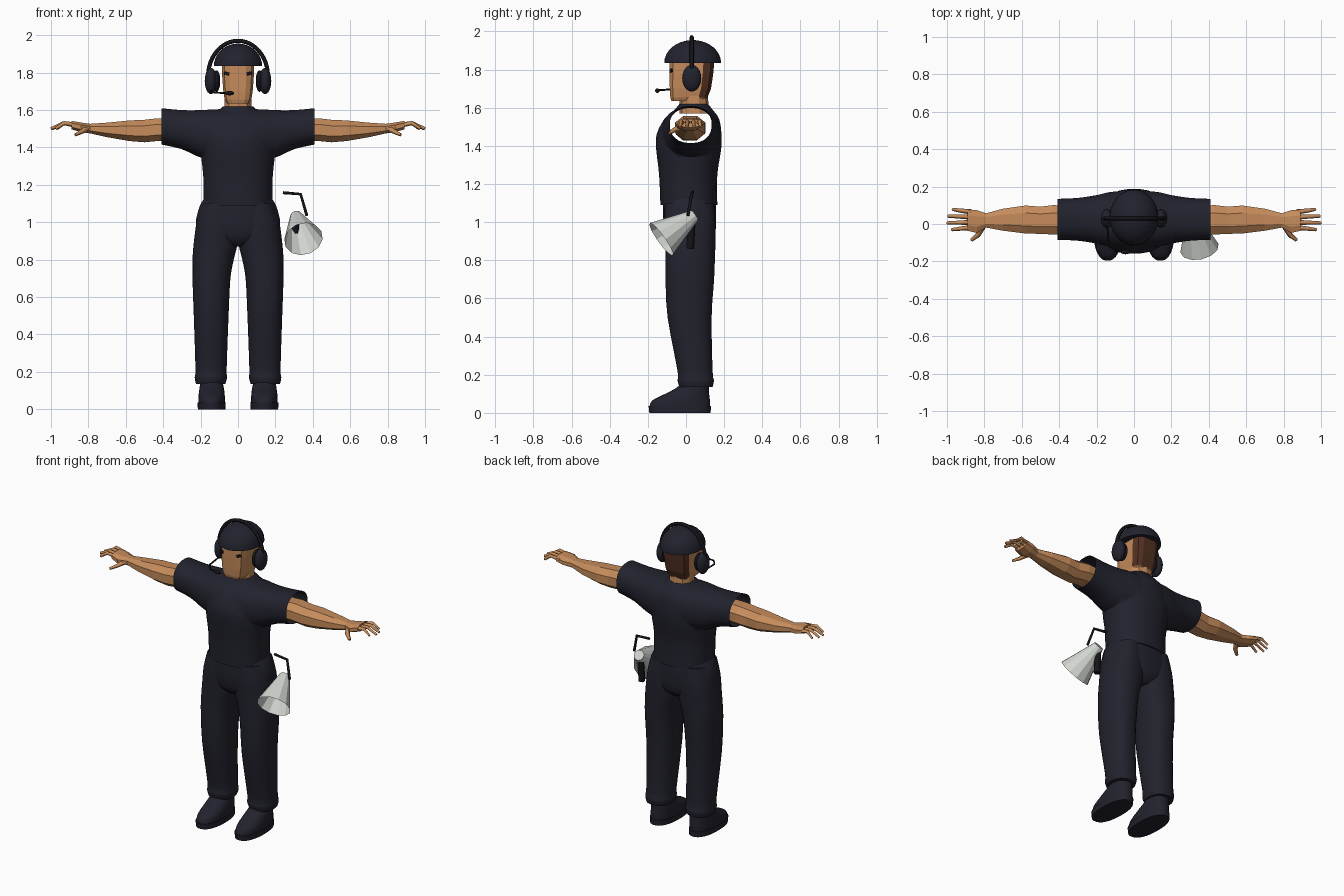
import bpy, bmesh, math
from mathutils import Vector

if "Cube" in bpy.data.objects:
    bpy.data.objects.remove(bpy.data.objects["Cube"])


def material(name, r, g, b):
    m = bpy.data.materials.new(name)
    m.use_nodes = True
    m.diffuse_color = (r, g, b, 1)
    node = m.node_tree.nodes["Principled BSDF"]
    node.inputs["Base Color"].default_value = (r, g, b, 1)
    node.inputs["Roughness"].default_value = 0.8
    return m


navy = material("navy cloth", .016, .016, .027)
skin = material("skin", .56, .26, .105)
hair_brown = material("brown hair", .085, .03, .016)
black = material("black plastic", .007, .007, .01)
pale = material("pale grey", .64, .67, .63)


def finish(obj, mat, smooth=False, mirror=False):
    obj.data.materials.append(mat)
    bpy.ops.object.select_all(action='DESELECT')
    obj.select_set(True)
    bpy.context.view_layer.objects.active = obj
    if smooth:
        bpy.ops.object.shade_smooth_by_angle(angle=math.radians(50))
    if mirror:
        obj.modifiers.new("mirror", 'MIRROR').use_mirror_merge = False
    return obj


def spline(rings, steps):
    """Catmull-Rom interpolation through the rings."""
    out = []
    last = len(rings) - 1
    for i in range(last):
        p, q = Vector(rings[max(i - 1, 0)]), Vector(rings[i])
        r, s = Vector(rings[i + 1]), Vector(rings[min(i + 2, last)])
        for k in range(steps):
            t = k / steps
            out.append(q + (r - p) * t / 2 + (p * 2 - q * 5 + r * 4 - s) * t * t / 2
                       + (q * 3 - p - r * 3 + s) * t ** 3 / 2)
    return out + [Vector(rings[-1])]


def loft(name, rings, mat, axis='z', sides=28, power=2.3, steps=3,
         smooth=True, mirror=False):
    """Rings are (position, low a, high a, low b, high b) along an axis."""
    bm = bmesh.new()
    loops = []
    for t, a0, a1, b0, b1 in spline(rings, steps):
        loop = []
        for i in range(sides):
            ang = (i + .5) * math.tau / sides
            c, s = math.cos(ang), math.sin(ang)
            a = (a0 + a1) / 2 + (a1 - a0) / 2 * math.copysign(abs(c) ** (2 / power), c)
            b = (b0 + b1) / 2 + (b1 - b0) / 2 * math.copysign(abs(s) ** (2 / power), s)
            loop.append(bm.verts.new((a, b, t) if axis == 'z' else (t, a, b)))
        loops.append(loop)
    for lo, hi in zip(loops, loops[1:]):
        for i in range(sides):
            j = (i + 1) % sides
            bm.faces.new((lo[i], lo[j], hi[j], hi[i]))
    bm.faces.new(loops[0])
    bm.faces.new(loops[-1])
    bmesh.ops.recalc_face_normals(bm, faces=bm.faces)
    mesh = bpy.data.meshes.new(name)
    bm.to_mesh(mesh)
    bm.free()
    obj = bpy.data.objects.new(name, mesh)
    bpy.context.collection.objects.link(obj)
    return finish(obj, mat, smooth, mirror)


def tube(name, points, radius, mat, taper=1, res=2):
    curve = bpy.data.curves.new(name, 'CURVE')
    curve.dimensions = '3D'
    curve.bevel_depth, curve.bevel_resolution = radius, res
    curve.use_fill_caps = True
    sp = curve.splines.new('POLY')
    sp.points.add(len(points) - 1)
    for i, p in enumerate(points):
        sp.points[i].co = (*p, 1)
        sp.points[i].radius = 1 + (taper - 1) * i / (len(points) - 1)
    obj = bpy.data.objects.new(name, curve)
    bpy.context.collection.objects.link(obj)
    curve.materials.append(mat)
    return obj


def ball(name, loc, size, mat):
    bpy.ops.mesh.primitive_uv_sphere_add(segments=20, ring_count=12, location=loc)
    obj = bpy.context.object
    obj.name, obj.scale = name, size
    return finish(obj, mat, smooth=True)


def delete_faces(obj, rule):
    bm = bmesh.new()
    bm.from_mesh(obj.data)
    bmesh.ops.delete(bm, geom=[f for f in bm.faces if rule(f)], context='FACES')
    bm.to_mesh(obj.data)
    bm.free()


# Shirt: torso joined with a sleeve tube, open at the cuffs
shirt = loft("shirt", [(1.09, -.185, .185, -.135, .165), (1.25, -.187, .187, -.142, .165),
                       (1.38, -.2, .2, -.157, .185), (1.46, -.19, .19, -.155, .187),
                       (1.54, -.16, .16, -.115, .175), (1.59, -.11, .11, -.06, .14),
                       (1.62, -.08, .08, -.035, .115)], navy)
half = [(.41, -.085, .135, 1.415, 1.61), (.3, -.09, .14, 1.39, 1.6),
        (.2, -.105, .155, 1.345, 1.6), (.1, -.125, .175, 1.33, 1.605)]
sleeves = loft("sleeves", half + [(-r[0], *r[1:]) for r in reversed(half)], navy, axis='x')
union = shirt.modifiers.new("union", 'BOOLEAN')
union.operation, union.solver, union.object = 'UNION', 'EXACT', sleeves
bpy.context.view_layer.objects.active = shirt
bpy.ops.object.modifier_apply(modifier="union")
bpy.data.objects.remove(sleeves)
delete_faces(shirt, lambda f: abs(f.normal.x) > .98 and abs(f.calc_center_median().x) > .4)

# Trousers
loft("trouser_hips", [(.87, -.04, .04, -.06, .1), (.91, -.16, .16, -.1, .145),
                      (.98, -.225, .225, -.117, .158), (1.08, -.208, .208, -.122, .158),
                      (1.13, -.18, .18, -.12, .15)], navy)
loft("trouser_legs", [(.135, .068, .225, -.035, .14), (.17, .058, .232, -.045, .147),
                      (.22, .06, .228, -.045, .14), (.5, .05, .237, -.097, .135),
                      (.7, .04, .244, -.108, .148), (.8, .022, .244, -.108, .152),
                      (.89, .002, .237, -.11, .155), (1, .005, .222, -.115, .155),
                      (1.1, .01, .195, -.11, .145)], navy, mirror=True)

# Shoes
loft("shoe_soles", [(0, .067, .215, -.193, .13), (.035, .065, .217, -.197, .132)],
     navy, steps=1, mirror=True)
loft("shoe_uppers", [(.03, .07, .212, -.193, .126), (.065, .07, .212, -.178, .126),
                     (.1, .073, .208, -.11, .122), (.14, .08, .202, -.04, .12),
                     (.2, .085, .195, -.01, .115)], navy, mirror=True)

# Head, with the back of the skull coloured as hair
loft("neck", [(1.57, -.075, .075, -.035, .12), (1.67, -.075, .075, -.035, .115)],
     skin, sides=10, steps=1, smooth=False)
head = loft("head", [(1.635, -.062, .062, -.078, .09), (1.655, -.072, .072, -.084, .115),
                     (1.7, -.08, .08, -.087, .133), (1.78, -.086, .086, -.088, .145),
                     (1.86, -.086, .086, -.088, .152)],
            skin, sides=12, power=4, steps=1, smooth=False)
head.data.materials.append(hair_brown)
for face in head.data.polygons:
    if face.center.y > .06 and face.center.z > 1.67:
        face.material_index = 1
for s in (1, -1):
    bpy.ops.mesh.primitive_cube_add(size=1, location=(s * .06, -.077, 1.795))
    eye = bpy.context.object
    eye.name = "eye"
    eye.scale, eye.rotation_euler = (.028, .009, .018), (0, s * -.2, s * .44)
    finish(eye, black)

# Helmet dome
dome = []
for i in range(9):
    a = i * math.pi / 17
    c = math.cos(a)
    dome.append((1.835 + .12 * math.sin(a), -.13 * c, .13 * c, .035 - .15 * c, .035 + .15 * c))
loft("helmet", dome, navy, power=2, steps=1)

# Headset
arc = [math.pi * i / 24 for i in range(25)]
tube("headset_band", [(.16 * math.cos(a), .03, 1.78 + .19 * math.sin(a)) for a in arc],
     .011, black)
for s in (1, -1):
    ball("ear_cup", (s * .145, .03, 1.755), (.033, .05, .07), navy)
    ball("ear_cushion", (s * .115, .03, 1.755), (.02, .042, .058), black)
tube("microphone_boom", [(-.145, .01, 1.7), (-.135, -.1, 1.695), (-.1, -.145, 1.692),
                         (-.045, -.15, 1.69)], .005, black)
ball("microphone", (-.045, -.15, 1.69), (.025, .012, .012), black)

# Arms and hands
loft("arms", [(.35, -.06, .1, 1.43, 1.56), (.43, -.062, .107, 1.43, 1.56),
              (.5, -.058, .098, 1.423, 1.552), (.58, -.056, .104, 1.43, 1.548),
              (.7, -.04, .086, 1.452, 1.535), (.79, -.022, .06, 1.473, 1.528),
              (.84, -.052, .078, 1.48, 1.535), (.89, -.04, .08, 1.495, 1.543)],
     skin, axis='x', sides=8, steps=1, smooth=False, mirror=True)
for s in (1, -1):
    for i, reach in enumerate((.97, .995, 1, .975)):
        y = .065 - i * .028
        fan = y + (y - .02) * .3
        tube("finger", [(s * .87, y, 1.519), (s * .93, (y + fan) / 2, 1.53),
                        (s * reach, fan, 1.5)], .014, skin, taper=.6, res=0)
    tube("thumb", [(s * .81, -.015, 1.5), (s * .835, -.06, 1.485),
                   (s * .87, -.087, 1.467)], .018, skin, taper=.5, res=0)

# Megaphone: open horn, pistol grip and bent carrying handle
narrow, wide = Vector((.31, .045, 1.035)), Vector((.35, -.13, .91))
axis = wide - narrow
bpy.ops.mesh.primitive_cone_add(vertices=12, radius1=.032, radius2=.105, depth=axis.length,
                                location=(narrow + wide) / 2)
horn = bpy.context.object
horn.name = "megaphone_horn"
horn.rotation_euler = axis.to_track_quat('Z', 'Y').to_euler()
finish(horn, pale)
delete_faces(horn, lambda f: len(f.verts) > 4 and f.normal.z > 0)
tube("megaphone_grip", [(.305, .03, 1), (.305, .022, .86)], .02, black)
tube("megaphone_handle", [(.24, .035, 1.158), (.335, .03, 1.15), (.368, .01, 1.035)],
     .008, black)
